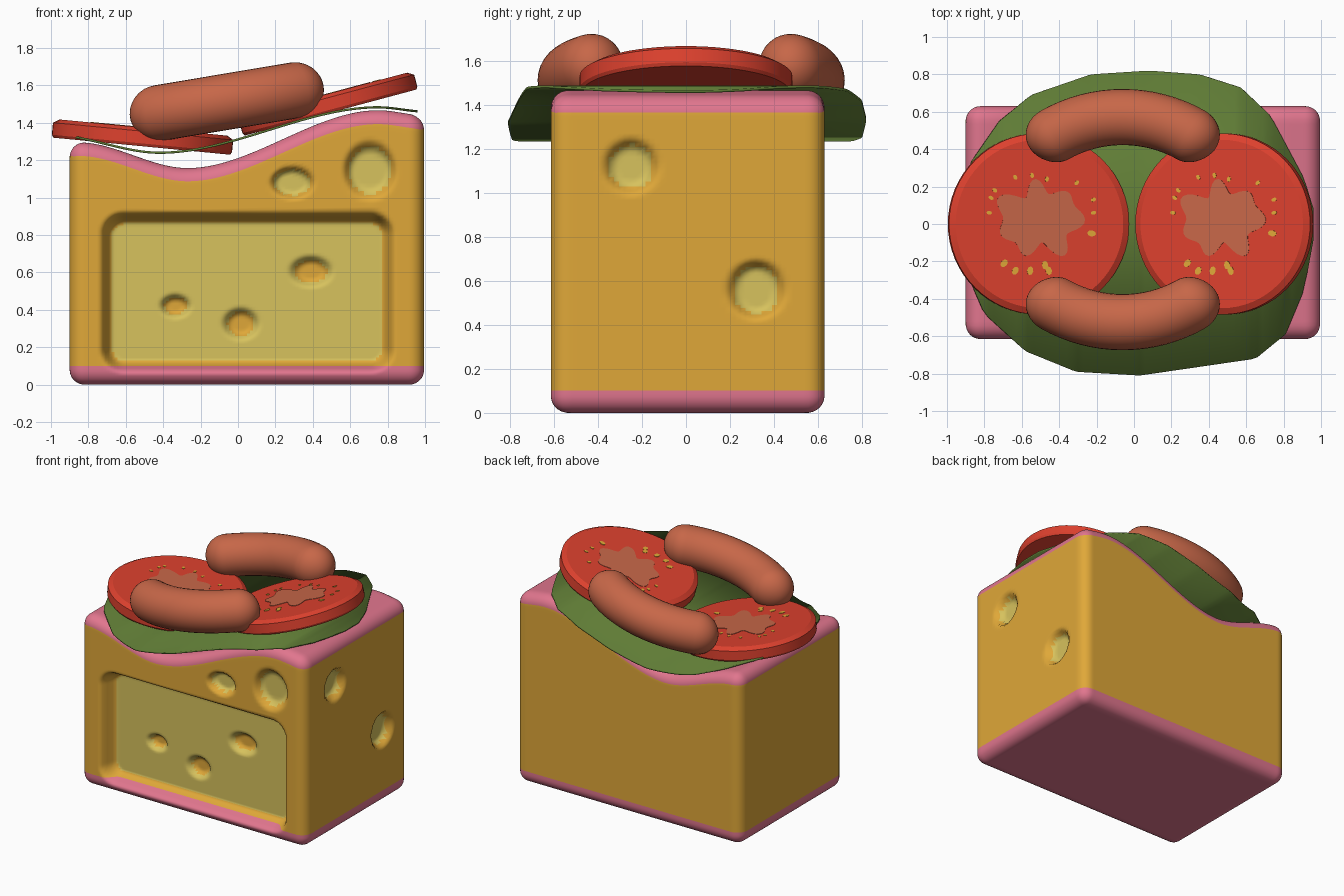
import bpy, bmesh, math
from mathutils import Matrix, Vector

if "Cube" in bpy.data.objects:
    bpy.data.objects.remove(bpy.data.objects["Cube"])


def mat(name, rgb):
    m = bpy.data.materials.new(name)
    m.diffuse_color = (*rgb, 1)
    m.use_nodes = True
    m.node_tree.nodes["Principled BSDF"].inputs["Base Color"].default_value = m.diffuse_color
    return m


ORANGE = mat("cheese_orange", (0.74, 0.39, 0.04))
PALE = mat("pale_cheese", (0.68, 0.54, 0.11))
PINK = mat("pink_rind", (0.75, 0.18, 0.27))
RED = mat("tomato_red", (0.72, 0.052, 0.027))
BROWN = mat("sausage_brown", (0.57, 0.135, 0.065))
GREEN = mat("lettuce_green", (0.115, 0.2, 0.036))


def finish(bm, name, mats, angle=40, matrix=None):
    bmesh.ops.recalc_face_normals(bm, faces=bm.faces)
    if matrix:
        bm.transform(matrix)
    me = bpy.data.meshes.new(name)
    bm.to_mesh(me)
    bm.free()
    for m in mats:
        me.materials.append(m)
    ob = bpy.data.objects.new(name, me)
    bpy.context.collection.objects.link(ob)
    bpy.ops.object.select_all(action='DESELECT')
    ob.select_set(True)
    bpy.context.view_layer.objects.active = ob
    bpy.ops.object.shade_smooth_by_angle(angle=math.radians(angle))
    return ob


def smooth(a, b, x):
    t = min(1, max(0, (x - a) / (b - a)))
    return t * t * (3 - 2 * t)


def interp(keys, x, ease=True):
    if x <= keys[0][0]:
        return keys[0][1]
    for (x0, v0), (x1, v1) in zip(keys, keys[1:]):
        if x <= x1:
            t = smooth(x0, x1, x) if ease else (x - x0) / (x1 - x0)
            return v0 + (v1 - v0) * t
    return keys[-1][1]


# ---- cheese block: rounded box with a wavy top, a recess and dimples ----
LO, HI, R = Vector((-0.9, -0.615, 0)), Vector((0.995, 0.63, 1.3)), 0.08
N = (118, 52, 90)
WAVE = [(-0.85, 1.295), (-0.27, 1.158), (0.75, 1.467), (1.0, 1.44)]
# dimples: centre across, centre z, radius across, radius z
FRONT_HOLES = [(0.29, 1.08, 0.095, 0.068), (0.705, 1.145, 0.115, 0.125)]
PANEL_HOLES = [(-0.335, 0.42, 0.06, 0.045), (0.39, 0.605, 0.085, 0.06), (0.015, 0.325, 0.072, 0.062)]
SIDE_HOLES = [(-0.25, 1.12, 0.1, 0.1), (0.32, 0.56, 0.105, 0.11)]


def hole_dist(holes, a, z):
    return min(math.hypot((a - h[0]) / h[2], (z - h[1]) / h[3]) for h in holes)


def recess_dist(x, z, c=0.06):
    qx, qz = abs(x - 0.05) - 0.72 + c, abs(z - 0.495) - 0.365 + c
    return math.hypot(max(qx, 0), max(qz, 0)) + min(max(qx, qz), 0) - c


bm = bmesh.new()
verts, box_z = {}, {}


def block_vert(key):
    if key in verts:
        return verts[key]
    p = Vector([LO[a] + (HI[a] - LO[a]) * key[a] / N[a] for a in range(3)])
    c = Vector([min(max(p[a], LO[a] + R), HI[a] - R) for a in range(3)])
    p = c + (p - c).normalized() * R
    z0 = p.z
    p.z += smooth(0.88, 1.25, p.z) * (interp(WAVE, p.x) - HI.z)
    if key[1] == 0:
        d = 0.12 * (1 - smooth(0, 0.07, recess_dist(p.x, p.z)))
        d += 0.06 * (1 - smooth(0.8, 1.3, hole_dist(FRONT_HOLES, p.x, p.z)))
        d += 0.05 * (1 - smooth(0.7, 1.5, hole_dist(PANEL_HOLES, p.x, p.z)))
        p.y += d
    if key[0] == N[0]:
        p.x -= 0.06 * (1 - smooth(0.8, 1.3, hole_dist(SIDE_HOLES, p.y, p.z)))
    v = verts[key] = bm.verts.new(p)
    box_z[v] = z0
    return v


for ax in range(3):
    b, c = (ax + 1) % 3, (ax + 2) % 3
    for side in (0, N[ax]):
        for i in range(N[b]):
            for j in range(N[c]):
                quad = []
                for di, dj in ((0, 0), (1, 0), (1, 1), (0, 1)):
                    k = [0, 0, 0]
                    k[ax], k[b], k[c] = side, i + di, j + dj
                    quad.append(block_vert(tuple(k)))
                f = bm.faces.new(quad)
                m = f.calc_center_median()
                w = sum(box_z[v] for v in quad) / 4
                pale = False
                if ax == 1 and side == 0:
                    pale = hole_dist(FRONT_HOLES, m.x, m.z) < 1 or (
                        recess_dist(m.x, m.z) < 0 and hole_dist(PANEL_HOLES, m.x, m.z) > 1)
                elif ax == 0 and side:
                    pale = hole_dist(SIDE_HOLES, m.y, m.z) < 1
                f.material_index = 1 if pale else 2 if w < 0.1 or w > 1.222 else 0
finish(bm, "cheese_block", [ORANGE, PALE, PINK], 60)

# ---- lettuce leaf: irregular outline bent along x ----
BACK = [(-0.93, 0.1), (-0.88, 0.32), (-0.72, 0.55), (-0.55, 0.69), (-0.23, 0.8), (0.08, 0.82),
        (0.35, 0.8), (0.57, 0.73), (0.73, 0.58), (0.91, 0.24), (0.96, 0.08)]
FRONT = [(-0.93, -0.1), (-0.9, -0.25), (-0.8, -0.48), (-0.58, -0.68), (-0.31, -0.79), (0.03, -0.81),
         (0.65, -0.72), (0.81, -0.59), (0.91, -0.35), (0.96, -0.08)]
LEAF = [(-1.0, 1.335), (-0.42, 1.24), (0.75, 1.483), (1.0, 1.46)]
bm = bmesh.new()
rows = []
for i in range(64):
    x = -0.93 + 1.89 * i / 63
    z = interp(LEAF, x)
    rows.append([bm.verts.new((x, interp(o, x, False), z)) for o in (FRONT, BACK)])
for a, b in zip(rows, rows[1:]):
    bm.faces.new((a[0], b[0], b[1], a[1]))
leaf = finish(bm, "lettuce_leaf", [GREEN])
sol = leaf.modifiers.new("thickness", 'SOLIDIFY')
sol.thickness, sol.offset = 0.012, 0


def lathe(profile, sides):
    """Closed surface of rings (height, radius) around z; end points are poles."""
    bm = bmesh.new()
    rings = [[bm.verts.new((r * math.cos(t), r * math.sin(t), h))
              for t in (2 * math.pi * k / sides for k in range(sides))] for h, r in profile]
    for a, b in zip(rings, rings[1:]):
        for k in range(sides):
            n = (k + 1) % sides
            bm.faces.new((a[k], a[n], b[n], b[k]))
    bm.faces.new(rings[0])
    bm.faces.new(rings[-1])
    return bm


def plate(bm, points, z, h=0.005):
    """Thin plate with the given outline."""
    f = bm.faces.new([bm.verts.new((x, y, z)) for x, y in points])
    ext = bmesh.ops.extrude_face_region(bm, geom=[f])["geom"]
    bmesh.ops.translate(bm, vec=(0, 0, h), verts=[g for g in ext if isinstance(g, bmesh.types.BMVert)])


# ---- tomato slices with core and seeds ----
SEEDS = [(-0.04, 0.26), (-0.13, 0.25), (-0.24, 0.18), (-0.26, 0.14), (-0.27, 0.06), (0.04, 0.24),
         (0.2, 0.22), (0.29, 0.13), (0.29, 0.06), (0.28, -0.05), (-0.19, -0.21), (-0.13, -0.25),
         (-0.05, -0.25), (0.03, -0.22), (0.05, -0.25)]
for side, x, z, tilt in (("left", -0.515, 1.275, 5.5), ("right", 0.495, 1.455, -15)):
    M = Matrix.Translation((x, 0, z)) @ Matrix.Rotation(math.radians(tilt), 4, 'Y')
    bm = lathe([(0, 0.475), (0.015, 0.484), (0.08, 0.484), (0.1, 0.45)], 64)
    finish(bm, "tomato_slice_" + side, [RED], 30, M)
    bm = bmesh.new()
    blob = []
    for k in range(72):
        t = 2 * math.pi * k / 72
        r = 0.195 + 0.03 * math.cos(7 * t + 0.6) + 0.025 * math.cos(2 * t) + 0.02 * math.sin(5 * t)
        blob.append((r * math.cos(t) + 0.0, 0.025 + r * math.sin(t)))
    plate(bm, blob, 0.098)
    finish(bm, "tomato_core_" + side, [BROWN], 30, M)
    bm = bmesh.new()
    for i, (sx, sy) in enumerate(SEEDS):
        d = Vector((sx, sy)).normalized()
        s = 0.024 if sy < 0 else 0.015
        pts = []
        for k in range(8):
            a, b = s * math.cos(k * math.pi / 4), 0.7 * s * math.sin(k * math.pi / 4)
            pts.append((sx + d.x * a - d.y * b, sy + d.y * a + d.x * b))
        plate(bm, pts, 0.098)
    finish(bm, "tomato_seeds_" + side, [ORANGE], 30, M)

# ---- sausages: capsules bent on an arc, then tilted ----
L, RS, BEND = 0.385, 0.15, 0.76
caps = [(L + RS * math.sin(t), RS * math.cos(t)) for t in (math.pi / 2 * k / 10 for k in range(10))]
caps.append((L + RS * 0.998, 0.008))
profile = [(-h, r) for h, r in reversed(caps)]
profile += [(L * (k / 8 - 1), RS) for k in range(1, 16)] + caps
for name, sign, y in (("back", 1, 0.572), ("front", -1, -0.525)):
    bm = lathe(profile, 32)
    for v in bm.verts:
        u, a, b = v.co.z, v.co.x, v.co.y
        t = u / BEND
        v.co = ((BEND + a) * math.sin(t), sign * ((BEND + a) * math.cos(t) - BEND), b)
    M = Matrix.Translation((-0.06, y, 1.513)) @ Matrix.Rotation(math.radians(-9.5), 4, 'Y')
    finish(bm, "sausage_" + name, [BROWN], 60, M)
